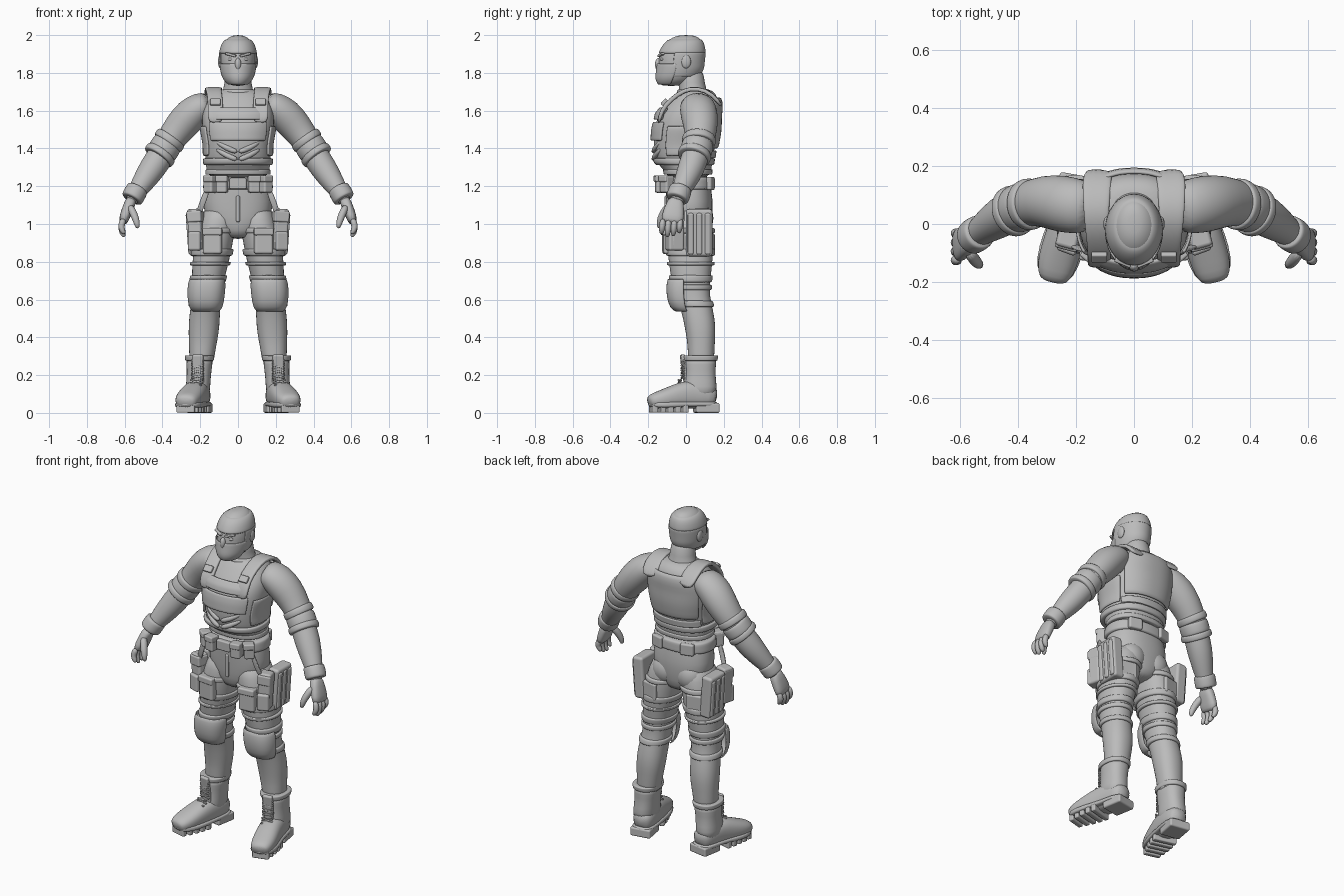
import bpy, bmesh
from math import sin, cos, radians, copysign
from mathutils import Vector, Euler, Matrix

if "Cube" in bpy.data.objects:
    bpy.data.objects.remove(bpy.data.objects["Cube"])

CM = 0.01
X, Y, Z = Vector((1, 0, 0)), Vector((0, 1, 0)), Vector((0, 0, 1))

clay = bpy.data.materials.new("plain_grey")
clay.use_nodes = True
colour = (.5, .5, .5, 1)
clay.diffuse_color = colour
clay.node_tree.nodes["Principled BSDF"].inputs["Base Color"].default_value = colour


def finish(name, bm, mirror, thick=0, soft=0, bevel=0):
    """Turn a bmesh in centimetres into a finished, shaded object."""
    bmesh.ops.scale(bm, vec=(CM, CM, CM), verts=bm.verts)
    mesh = bpy.data.meshes.new(name)
    bm.to_mesh(mesh)
    bm.free()
    mesh.materials.append(clay)
    mesh.shade_smooth()
    if bevel:
        mesh.set_sharp_from_angle(angle=radians(50))
    part = bpy.data.objects.new(name, mesh)
    bpy.context.scene.collection.objects.link(part)
    if thick:
        solid = part.modifiers.new("thickness", 'SOLIDIFY')
        solid.thickness, solid.offset = thick * CM, 1
    if bevel:
        edge = part.modifiers.new("rounded", 'BEVEL')
        edge.width, edge.segments = bevel * CM, 3
        edge.harden_normals = True
    if soft:
        sub = part.modifiers.new("smooth", 'SUBSURF')
        sub.levels = sub.render_levels = soft
    if mirror:
        part.modifiers.new("mirror", 'MIRROR')
    return part


def loft(name, rings, p=2, side=None, arc=None, thick=0, mirror=False, n=24):
    """Skin rings (x, y, z, radius, radius); with side, rings follow their path."""
    bm = bmesh.new()
    start, end = arc or (0, 360)
    columns = n + 1 if arc else n
    angles = [radians(start + (end - start) * k / n) for k in range(columns)]
    power = lambda value: copysign(abs(value) ** (2 / p), value)
    rows = []
    for i, ring in enumerate(rings):
        u, v = X, Y
        if side:
            after, before = rings[min(i + 1, len(rings) - 1)], rings[max(i - 1, 0)]
            t = (Vector(after[:3]) - Vector(before[:3])).normalized()
            u = (side - t * side.dot(t)).normalized()
            v = t.cross(u)
        centre = Vector(ring[:3])
        rows.append([bm.verts.new(centre + u * ring[3] * power(sin(a))
                                  - v * ring[4] * power(cos(a))) for a in angles])
    for low, high in zip(rows, rows[1:]):
        for k in range(n):
            j = (k + 1) % columns
            bm.faces.new((low[k], low[j], high[j], high[k]))
    if not arc:
        bm.faces.new(rows[0])
        bm.faces.new(rows[-1])
        bmesh.ops.recalc_face_normals(bm, faces=bm.faces)
    return finish(name, bm, mirror, thick, soft=1)


def ring_at(table, z):
    """Interpolate a body table at height z."""
    for a, b in zip(table, table[1:]):
        if z <= b[2]:
            break
    f = (z - a[2]) / (b[2] - a[2])
    return [m + (q - m) * f for m, q in zip(a, b)]


def wrap(name, table, low, high, extra, arc=None, p=2, mirror=False):
    """Lay a strap or curved plate over part of a body table."""
    if arc:
        rings = [ring_at(table, low + (high - low) * k / 6) for k in range(7)]
        return loft(name, rings, p, arc=arc, thick=extra, mirror=mirror)
    rings = []
    for f, grow in ((0, 0), (.06, .9), (.3, 1), (.7, 1), (.94, .9), (1, 0)):
        ring = ring_at(table, low + (high - low) * f)
        rings.append(ring[:3] + [r + extra * grow for r in ring[3:]])
    return loft(name, rings, p, mirror=mirror)


def cuff(name, a, b, ru, rv):
    """Rounded band around a limb from point a to point b."""
    a, b = Vector(a), Vector(b)
    rings = [(*a.lerp(b, f), ru * s, rv * s)
             for f, s in ((0, .85), (.05, .97), (.3, 1), (.7, 1), (.95, .97), (1, .85))]
    return loft(name, rings, side=Y, mirror=True)


def block(name, centre, size, tilt=(0, 0, 0), bevel=.8, mirror=True):
    bm = bmesh.new()
    bmesh.ops.create_cube(bm, size=1)
    turn = Euler([radians(a) for a in tilt]).to_matrix().to_4x4()
    bm.transform(Matrix.Translation(centre) @ turn @ Matrix.Diagonal((*size, 1)))
    return finish(name, bm, mirror, bevel=bevel)


def blob(name, centre, size, mirror=True):
    bm = bmesh.new()
    bmesh.ops.create_uvsphere(bm, u_segments=20, v_segments=12, radius=1)
    bm.transform(Matrix.Translation(centre) @ Matrix.Diagonal((*size, 1)))
    return finish(name, bm, mirror)


# Head, neck and face covering
head = [(0, -8, 173, 3, 5), (0, -6, 175, 6, 9), (0, -4.5, 178, 8, 11), (0, -3, 182, 9, 12),
        (0, -2.5, 187, 9.5, 12), (0, -2, 191, 9.5, 12), (0, -1, 196, 8, 10),
        (0, 0, 199, 5, 7), (0, 0, 200, 2, 3)]
loft("head", head)
loft("neck", [(0, 5, 164, 13, 9), (0, 4, 169, 8.5, 7.5), (0, 3, 174, 7, 7), (0, 2, 184, 7, 7)])
wrap("face_mask", head, 174, 185, .8, arc=(-80, 80))
wrap("hood_top", head, 190, 198, .7)
wrap("hood_back", head, 178, 191, .6, arc=(70, 290))
block("brow", (3.8, -13.2, 189.6), (6, 2, 1.4), (0, -14, 22), .5)
blob("eye", (3.6, -12.6, 187.2), (1.9, 1, .9))
blob("nose", (0, -14.6, 184.5), (1.7, 1.8, 3.4), False)
blob("ear", (9.4, 0, 186), (1.2, 2.6, 3.6))

# Torso and vest
torso = [(0, 1, 124, 17, 12), (0, 1, 129, 16.5, 12.5), (0, -1, 132, 17.5, 15),
         (0, -1, 142, 17.5, 16.5), (0, 0, 150, 19, 17), (0, 1, 158, 19.5, 16),
         (0, 4, 164, 18, 14), (0, 5, 169, 14, 11), (0, 5, 172, 9, 7)]
loft("torso", torso, 2.3)
wrap("vest_hem", torso, 131, 135, 1.2, p=2.3)
wrap("waist_fold", torso, 126, 129, .8, p=2.3)
wrap("upper_chest_plate", torso, 155, 161, 1.6, (-42, 42), 2.3)
wrap("chest_plate", torso, 144, 154, 1.5, (-48, 48), 2.3)
wrap("side_plate", torso, 136, 152, 1.2, (58, 118), 2.3, True)
wrap("back_plate", torso, 140, 167, 2, (126, 234), 2.3)
wrap("back_hem", torso, 135, 139, 1.2, (120, 240), 2.3)
for drop in (0, 4):
    loft("belly_chevron", [(0, -17.4, 138 - drop, 1.4, 1.3), (6, -16.6, 140 - drop, 1.6, 1.4),
                           (12, -13, 144 - drop, 1, 1)], side=Z, mirror=True, n=12)
loft("shoulder_strap", [(12, -14.5, 153, 4, 1), (12, -13.2, 160, 4, 1.2), (12, -8, 166, 4, 1.2),
                        (13, -1, 171, 4, 1.2), (13, 6, 172, 4.5, 1.2), (13, 14, 169, 5, 1.2),
                        (12, 19, 162, 5, 1)], 4, side=X, mirror=True)
block("strap_buckle", (12, -11.5, 164.5), (5.5, 2, 4), (-42, 0, 0), .6)
loft("collar", [(0, 4, 168, 10.5, 9.5), (0, 4, 170, 10, 9), (0, 3.5, 172, 8.4, 8)])

# Hips and belt
pelvis = [(0, 2, 92, 5, 8), (0, 2, 96, 12, 11), (0, 2, 104, 18, 12), (0, 2, 112, 18.5, 12.5),
          (0, 1, 120, 17, 12), (0, 1, 127, 16.5, 12)]
loft("trouser_seat", pelvis, 2.3)
blob("buttock", (8, 7, 103), (8.5, 7.5, 9))
wrap("belt", pelvis, 118, 125, 1.6, p=2.3)
block("belt_buckle", (0, -13.5, 121.5), (9, 3, 6), mirror=False)
for x, y, angle in ((8.5, -13.2, 10), (14.5, -10, 40)):
    block("belt_pouch", (x, y, 121), (6, 6, 9), (0, 0, angle), 1.2)
    block("belt_pouch_flap", (x, y - .6, 124), (6.4, 6, 3.5), (0, 0, angle))
block("rear_belt_pouch", (10, 13, 121.5), (8, 3, 7), (0, 0, -15), 1)
block("fly", (0, -10.6, 108), (2, 1.6, 14), mirror=False)

# Arms
loft("arm", [(14, 5, 164, 8, 6), (19, 6, 162.5, 9.5, 8), (25, 7, 158, 10, 9.3),
             (31, 8, 151, 9, 8.7), (37, 7, 143, 7.7, 7.2), (41, 5, 136, 7, 7),
             (45, 3, 130, 7.4, 7.3), (51, -1, 121, 5.7, 5.8), (55, -4, 115, 4.3, 4.3),
             (57, -5, 111, 4, 3)], side=Y, mirror=True)
cuff("sleeve_roll", (35, 7, 146), (37.5, 6.6, 142.5), 9, 8.6)
cuff("elbow_pad", (37, 6.5, 143), (41, 5, 137), 8.5, 8.2)
cuff("elbow_roll", (40.3, 5, 138), (42.5, 4, 135), 9, 8.8)
cuff("wrist_band", (53, -2.6, 119), (56.4, -4.8, 113), 6.2, 6)

# Hands
loft("palm", [(56, -5, 114, 3.8, 3), (58, -6, 109, 5, 3), (60, -7, 104, 6, 2.8),
              (61, -7.5, 100, 5.6, 2.2)], 2.5, side=Y, mirror=True)
for k, tip in enumerate((94.5, 93, 93.5, 95)):
    y = -12.2 + 3.1 * k
    loft("finger", [(60.5, y, 103, 1.6, 1.8), (62, y - .3, 99, 1.7, 1.8),
                    (61.5, y - .6, tip + 2.5, 1.6, 1.6), (60, y - .8, tip, 1, 1)],
         side=Y, mirror=True, n=12)
loft("thumb", [(57.5, -9, 110, 2.2, 2), (55, -12.5, 105, 2.2, 2.1), (53.6, -14, 101, 1.8, 1.8),
               (53, -14.3, 97.5, 1, 1)], side=Y, mirror=True, n=12)

# Legs
leg = [(19.5, 8, 24, 6.5, 7), (19, 8, 32, 6.8, 7), (18.5, 8, 38, 7.6, 7.4),
       (18, 7.5, 46, 8.3, 8.3), (17.5, 6, 54, 8, 8.5), (16.5, 3.5, 62, 7.8, 9),
       (16, 2.5, 70, 8.5, 10.3), (14.5, 2.5, 80, 9.8, 11.7), (12.5, 2, 92, 10.3, 12.5),
       (10.5, 2, 103, 9.5, 12), (9, 2, 110, 8, 9)]
loft("leg", leg, 2.2, mirror=True)
for low, high in ((56, 59.5), (65, 68), (69, 73), (78, 80), (83, 87), (95, 98)):
    wrap("leg_strap", leg, low, high, 1.2, mirror=True)
loft("knee_pad", [(17, 2, 54, 6, 6), (17, 1, 56, 8.3, 9), (17, .5, 62, 9, 9.8),
                  (16.6, .3, 67, 9.2, 9.8), (16.4, .6, 71, 8.6, 9.4)],
     2.6, arc=(-85, 85), thick=1, mirror=True)

# Thigh pouches
block("side_pouch", (22.8, 7, 95.5), (7, 14, 25), (0, 4, 0), 1.6)
for y in (2.5, 7, 11.5):
    block("side_pouch_rib", (23.8, y, 95), (6.4, 3.2, 22), (0, 4, 0), 1)
block("outer_pouch", (22.3, -5, 97), (7.5, 7, 22), (0, 3, 15), 1.4)
block("outer_pouch_flap", (22.6, -5.3, 104), (8, 7.6, 6), (0, 3, 15), 1)
block("outer_pouch_pocket", (22.6, -7.2, 91), (7, 6, 10), (0, 0, 20), 1.2)
block("front_pouch", (13.5, -9.5, 91), (10, 5.5, 14), (0, 0, 6), 1.5)
block("front_pouch_flap", (13.5, -10, 96), (10.5, 6, 4), (0, 0, 6), 1)
block("rear_pouch", (15, 13, 90), (10, 3, 10), (0, 0, -12), 1)
loft("hanging_strap", [(16, -9, 119, 1.6, .6), (18.5, -9, 112, 1.6, .6), (21.5, -7, 104, 1.6, .6)],
     4, side=X, mirror=True, n=12)

# Boots
shaft = [(21.5, 7, 8, 6.5, 9), (21.2, 7.5, 14, 6.5, 9), (20.7, 7.5, 20, 6.4, 8),
         (20.4, 7.5, 26, 6.9, 8.4), (20.3, 7.5, 30, 7.3, 9)]
loft("boot_shaft", shaft, 2.3, mirror=True)
wrap("boot_cuff", shaft, 27.5, 30.5, .6, p=2.3, mirror=True)
loft("boot_foot", [(20, 16.5, 8, 4.5, 4.5), (20.3, 12, 9, 6.3, 6.5), (22, 2, 10, 6.7, 8),
                   (24.3, -6, 8.6, 7, 6.4), (26.4, -13, 7, 7, 5), (27.6, -18, 6.2, 5.8, 4),
                   (28.1, -20, 5.5, 4, 2.5)], 2.4, side=X, mirror=True)
loft("boot_sole", [(19.8, 17, 4.7, 5, 1.2), (20.3, 12, 4.7, 6.8, 1.4), (22, 2, 4.7, 6.8, 1.4),
                   (24.3, -6, 4.4, 7.6, 1.6), (26.4, -13, 4.2, 7.6, 1.8),
                   (28, -20, 4.6, 5.3, 1.4)], 4, side=X, mirror=True)
block("boot_heel", (20.5, 10.8, 2.6), (12.4, 12.5, 5.2), (0, 0, 10), 1)
for k in range(5):
    block("sole_lug", (23.4 + k * 1.05, -1.6 - k * 3.9, 2.2),
          (13.8 - k * k * .25, 2.9, 4.2), (0, 0, 15), .7)
block("boot_tongue", (21.2, -.8, 23), (6, 2.4, 16), (8, 0, 8), 1)
for k in range(6):
    z = 14 + k * 2.6
    y = -1.7 - max(0, 2 - k) * 1.6
    for lean in (-14, 14):
        block("boot_lace", (21.4 + max(0, 2 - k) * .6, y, z), (7, 1.2, .9), (0, lean, 10), .3)
